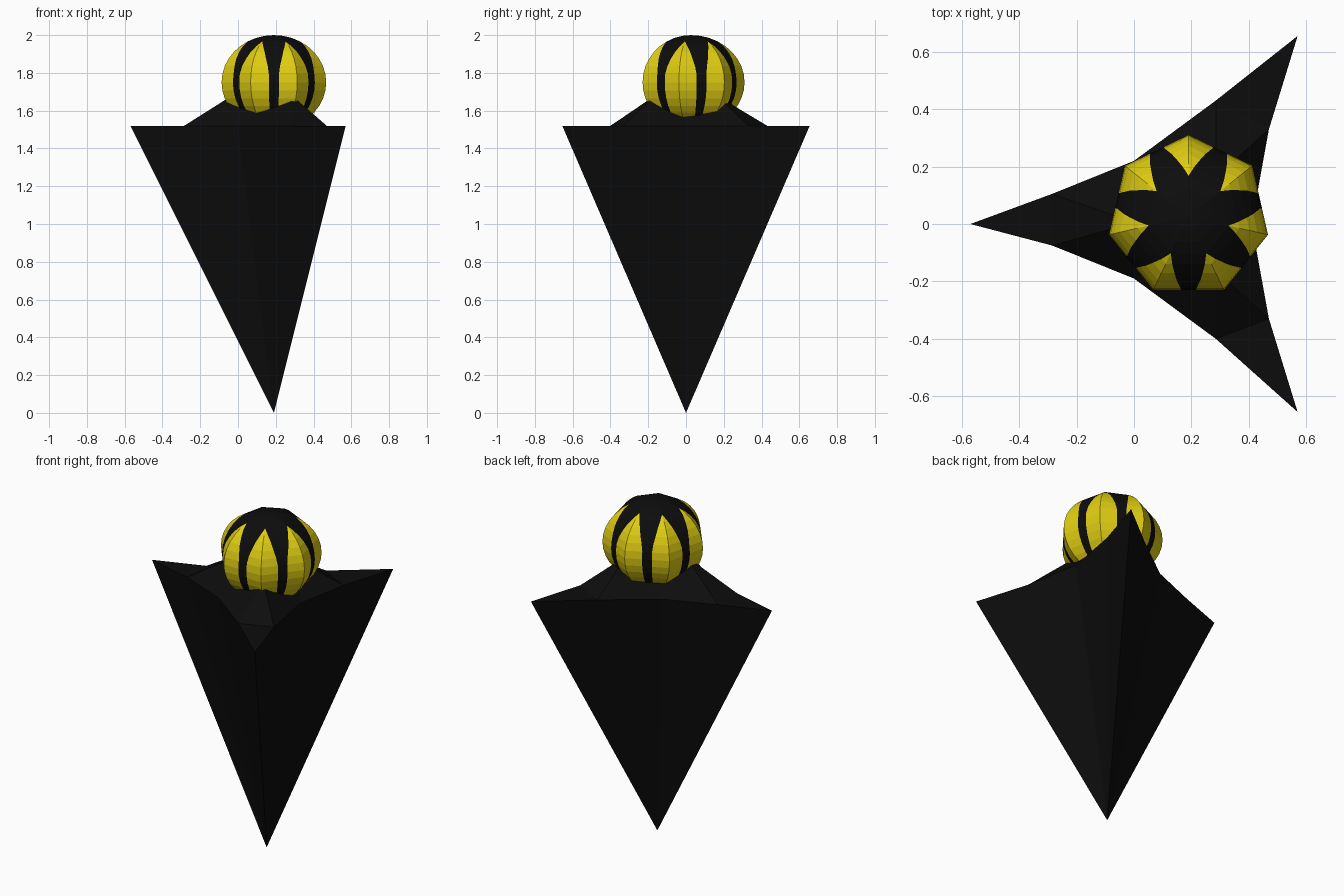
import bpy, bmesh, math
from mathutils import Vector

if "Cube" in bpy.data.objects:
    bpy.data.objects.remove(bpy.data.objects["Cube"])


def material(name, rgb):
    m = bpy.data.materials.new(name)
    m.diffuse_color = (*rgb, 1)
    m.use_nodes = True
    m.node_tree.nodes["Principled BSDF"].inputs["Base Color"].default_value = m.diffuse_color
    return m


black = material("black", (0.0038, 0.0038, 0.0038))
yellow = material("yellow", (0.74, 0.61, 0.006))


def finish(bm, name, mats):
    bmesh.ops.remove_doubles(bm, verts=bm.verts, dist=0.0005)
    bmesh.ops.recalc_face_normals(bm, faces=bm.faces)
    me = bpy.data.meshes.new(name)
    bm.to_mesh(me)
    bm.free()
    for m in mats:
        me.materials.append(m)
    ob = bpy.data.objects.new(name, me)
    bpy.context.collection.objects.link(ob)
    return ob


# Three-finned body: concave rim (four segments per side) tapering to a point
RIM = [(-0.57, 0), (-0.285, -0.075), (0, -0.19), (0.285, -0.40),
       (0.57, -0.655), (0.47, -0.33), (0.41, 0), (0.47, 0.33),
       (0.57, 0.655), (0.285, 0.43), (0, 0.22), (-0.285, 0.105)]
TOP = 1.52
tip = Vector((0.19, 0, 0))
rim = [Vector((x, y, TOP)) for x, y in RIM]
bm = bmesh.new()
rows = [[bm.verts.new(tip.lerp(p, s / 4)) for p in rim] for s in range(1, 5)]
point = bm.verts.new(tip)
for i in range(12):
    j = (i + 1) % 12
    bm.faces.new((point, rows[0][j], rows[0][i]))
    for lo, hi in zip(rows, rows[1:]):
        bm.faces.new((lo[i], lo[j], hi[j], hi[i]))

# Raised shoulder of the body, one inner peak behind each fin tip
edge = rows[-1]
peaks = [bm.verts.new(p) for p in
         ((0, 0.005, 1.70), (0.285, -0.164, 1.68), (0.285, 0.164, 1.68))]
for k in range(3):
    c, peak, after = 4 * k, peaks[k], peaks[(k + 1) % 3]
    bm.faces.new((edge[c], edge[c + 1], edge[c - 1]))
    bm.faces.new((edge[c - 1], edge[c + 1], peak))
    bm.faces.new((edge[c + 1], edge[c + 2], peak))
    bm.faces.new((edge[c + 2], after, peak))
    bm.faces.new((edge[c + 2], edge[c + 3], after))
bm.faces.new(peaks)
finish(bm, "finned_body", [black])

# Seven-sided ball: each side is split into yellow, black stripe, yellow
CENTRE = Vector((0.19, 0.026, 1.75))
RADIUS, HALF_HEIGHT, SIDES = 0.284, 0.25, 7
WIDEN = {20: 0.28, 30: 0.39, 40: 0.52, 50: 0.72}


def stripe_share(deg):
    """Part of a side covered by the black stripe at this latitude."""
    return 1.0 if abs(deg) >= 60 else WIDEN.get(deg, 0.22)


def corner(k, deg):
    a, f = math.pi / 2 + 2 * math.pi * k / SIDES, math.radians(deg)
    r = RADIUS * math.cos(f)
    return CENTRE + Vector((r * math.cos(a), r * math.sin(a), HALF_HEIGHT * math.sin(f)))


def columns(k, deg):
    a, b, h = corner(k, deg), corner(k + 1, deg), stripe_share(deg) / 2
    return [a, a.lerp(b, 0.5 - h), a.lerp(b, 0.5 + h), b]


bm = bmesh.new()
for k in range(SIDES):
    for deg in range(-90, 90, 10):
        low, high = columns(k, deg), columns(k, deg + 10)
        for c in range(3):
            pts = []
            for p in (low[c], low[c + 1], high[c + 1], high[c]):
                if all((p - q).length > 0.0005 for q in pts):
                    pts.append(p)
            if len(pts) > 2:
                face = bm.faces.new([bm.verts.new(p) for p in pts])
                face.material_index = 0 if c == 1 else 1
finish(bm, "striped_ball", [black, yellow])
